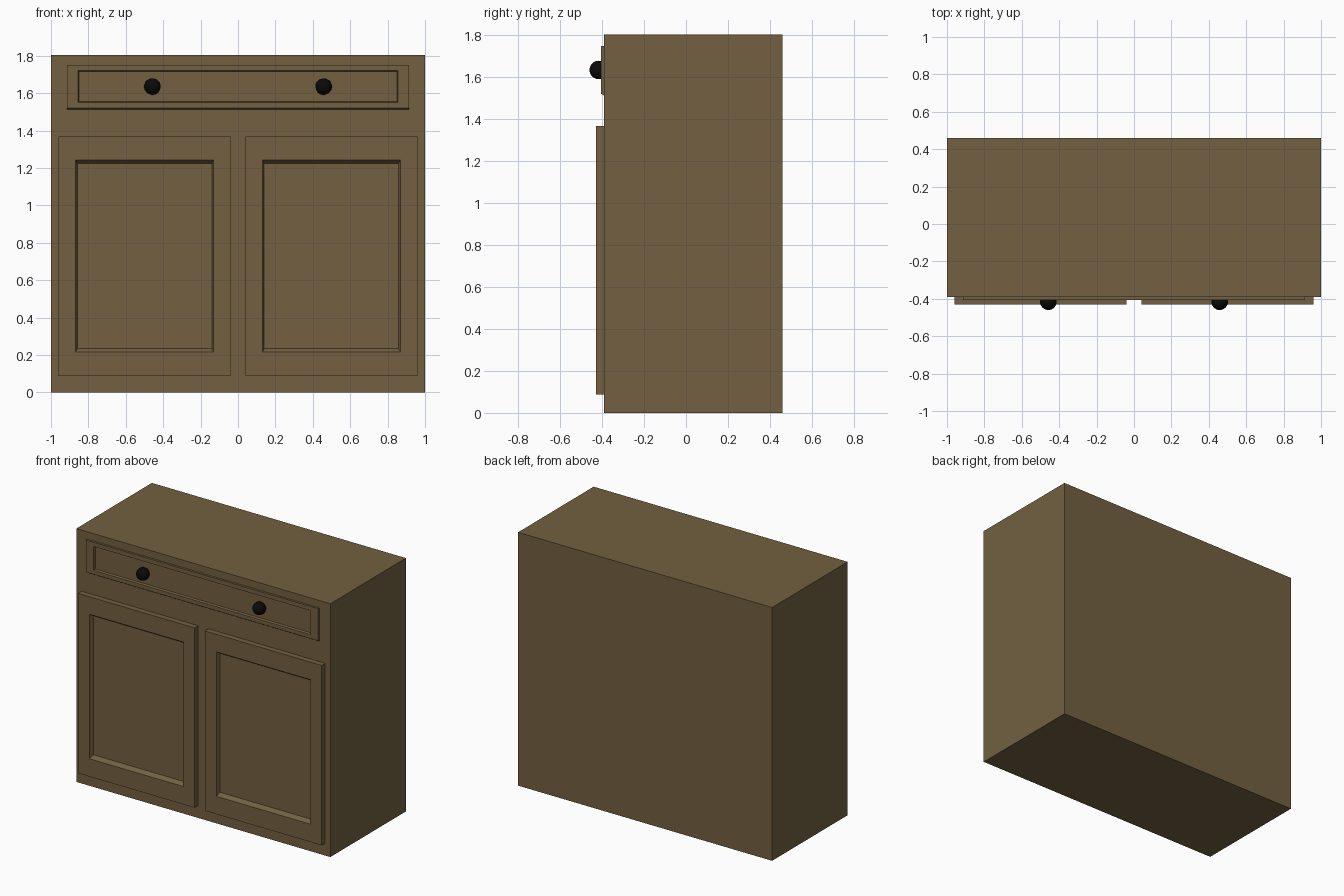
import bpy, bmesh

if "Cube" in bpy.data.objects:
    bpy.data.objects.remove(bpy.data.objects["Cube"])


def material(name, color):
    mat = bpy.data.materials.new(name)
    mat.diffuse_color = color
    mat.use_nodes = True
    mat.node_tree.nodes["Principled BSDF"].inputs["Base Color"].default_value = mat.diffuse_color
    return mat


WOOD = material("brown_wood", (0.17, 0.118, 0.052, 1))
BLACK = material("black_metal", (0.003, 0.003, 0.003, 1))


def recessed_box(name, back, front, opening, panel, y_back, y_front, y_panel):
    """Box whose front has a sunken panel; rectangles are (x0, x1, z0, z1)."""
    bm = bmesh.new()
    rings = []
    for (x0, x1, z0, z1), y in ((back, y_back), (front, y_front),
                                (opening, y_front), (panel, y_panel)):
        rings.append([bm.verts.new((x, y, z)) for x, z in
                      ((x0, z0), (x1, z0), (x1, z1), (x0, z1))])
    for a, b in zip(rings, rings[1:]):
        for i in range(4):
            j = (i + 1) % 4
            bm.faces.new((a[i], a[j], b[j], b[i]))
    bm.faces.new(rings[0])
    bm.faces.new(rings[-1])
    bmesh.ops.recalc_face_normals(bm, faces=bm.faces)
    mesh = bpy.data.meshes.new(name)
    bm.to_mesh(mesh)
    bm.free()
    mesh.materials.append(WOOD)
    obj = bpy.data.objects.new(name, mesh)
    bpy.context.collection.objects.link(obj)
    return obj


# Cabinet body, with a shallow pocket behind the drawer front
body = (-1, 1, 0, 1.803)
pocket = (-0.9, 0.9, 1.53, 1.74)
recessed_box("cabinet_body", body, body, pocket, pocket, 0.46, -0.39, -0.36)

# Drawer front, its lower edge slightly sloped
recessed_box("drawer_front", (-0.915, 0.915, 1.512, 1.75), (-0.915, 0.915, 1.522, 1.75),
             (-0.855, 0.855, 1.55, 1.72), (-0.848, 0.848, 1.558, 1.71),
             -0.389, -0.405, -0.375)

# Pair of doors, mirrored about the centre
for side, s in (("left", -1), ("right", 1)):
    def span(a, b, z0, z1):
        return (*sorted((s * a, s * b)), z0, z1)
    door = span(0.04, 0.96, 0.088, 1.368)
    recessed_box(side + "_door", door, door, span(0.13, 0.87, 0.215, 1.243),
                 span(0.14, 0.858, 0.235, 1.224), -0.39, -0.43, -0.401)

    # Round knob on the drawer
    bpy.ops.mesh.primitive_uv_sphere_add(segments=32, ring_count=16, radius=0.044,
                                         location=(s * 0.458, -0.416, 1.635))
    knob = bpy.context.object
    knob.name = side + "_knob"
    knob.data.materials.append(BLACK)
    bpy.ops.object.shade_smooth()
